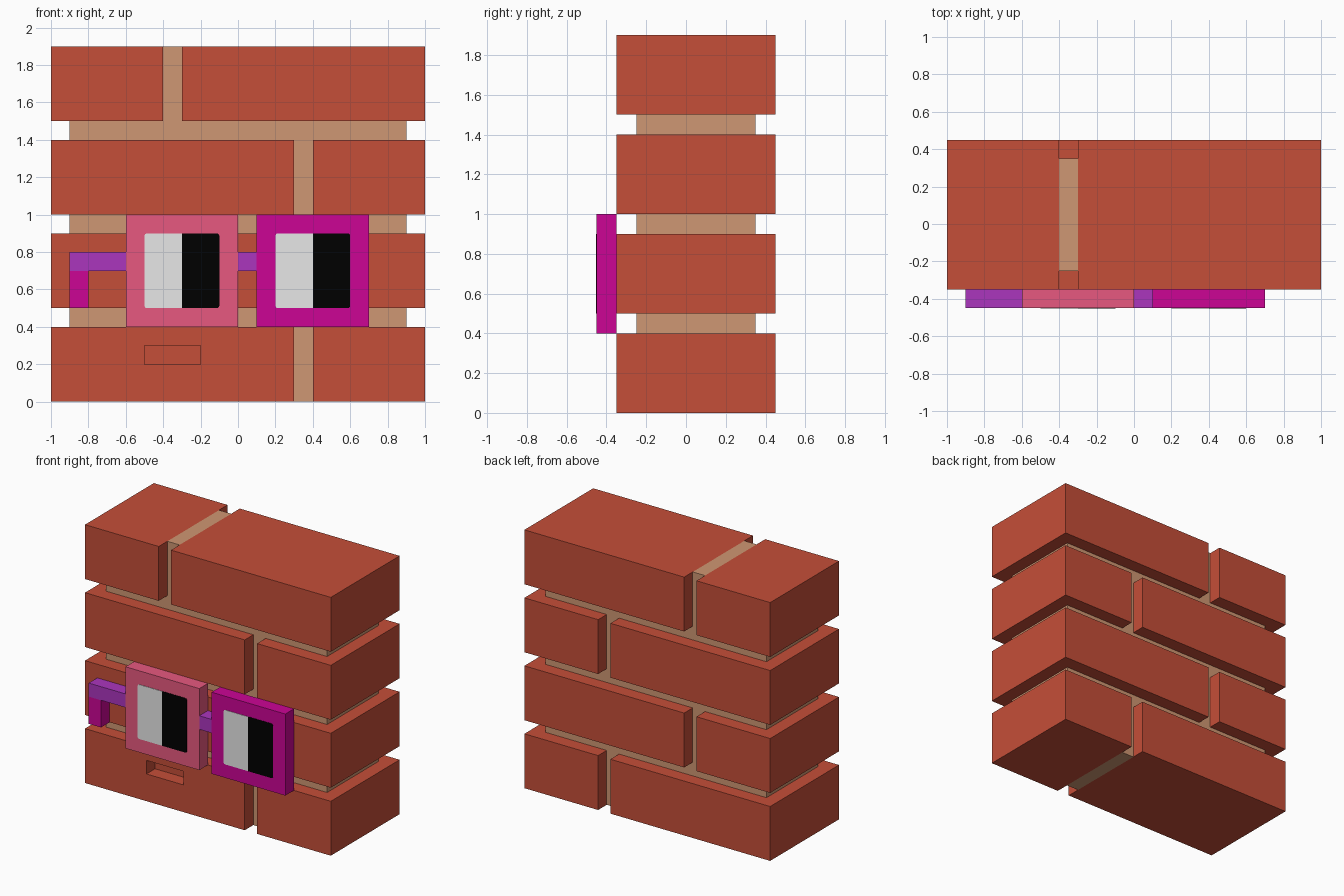
import bpy, bmesh

if "Cube" in bpy.data.objects:
    bpy.data.objects.remove(bpy.data.objects["Cube"])


def material(name, rgb):
    """Flat material from 0-255 display values."""
    def linear(v):
        v /= 255
        return v / 12.92 if v <= 0.04045 else ((v + 0.055) / 1.055) ** 2.4
    m = bpy.data.materials.new(name)
    m.diffuse_color = [linear(v) for v in rgb] + [1]
    m.use_nodes = True
    m.node_tree.nodes["Principled BSDF"].inputs["Base Color"].default_value = m.diffuse_color
    return m


BRICK = material("brick red", (197, 78, 56))
MORTAR = material("mortar tan", (207, 151, 115))
PINK = material("pink", (255, 99, 141))
MAGENTA = material("magenta", (204, 5, 149))
PURPLE = material("purple", (171, 54, 190))
WHITE = material("white", (255, 255, 255))
BLACK = material("black", (0, 0, 0))


def box(name, mat, x, y, z, round_side=0):
    """Box from (min, max) ranges; round_side rounds its upright edges at -1 or +1 in x."""
    bm = bmesh.new()
    bmesh.ops.create_cube(bm, size=1)
    for v in bm.verts:
        v.co = [r[0] if c < 0 else r[1] for c, r in zip(v.co, (x, y, z))]
    if round_side:
        side = x[0] if round_side < 0 else x[1]
        edges = [e for e in bm.edges
                 if all(abs(v.co.x - side) < 1e-5 for v in e.verts)
                 and abs(e.verts[0].co.z - e.verts[1].co.z) < 1e-5]
        bmesh.ops.bevel(bm, geom=edges, offset=0.012, segments=2,
                        affect='EDGES', profile=0.5)
    mesh = bpy.data.meshes.new(name)
    bm.to_mesh(mesh)
    bm.free()
    mesh.materials.append(mat)
    ob = bpy.data.objects.new(name, mesh)
    bpy.context.collection.objects.link(ob)
    return ob


# Brick courses with alternating upright joints
BRICK_Y, MORTAR_Y = (-0.35, 0.45), (-0.25, 0.35)
bricks = []
for row in range(4):
    z = (row * 0.5, row * 0.5 + 0.4)
    gap = (-0.4, -0.3) if row % 2 else (0.3, 0.4)
    bricks.append(box(f"brick_left_{row}", BRICK, (-1, gap[0]), BRICK_Y, z))
    box(f"brick_right_{row}", BRICK, (gap[1], 1), BRICK_Y, z)
    box(f"upright_mortar_{row}", MORTAR, gap, MORTAR_Y, z)
    if row < 3:
        box(f"flat_mortar_{row}", MORTAR, (-0.9, 0.9), MORTAR_Y, (z[1], z[1] + 0.1))

# Mouth slot cut into the bottom brick
cutter = box("mouth_cutter", BRICK, (-0.5, -0.2), (-0.5, -0.25), (0.2, 0.3))
cutter.hide_render = True
cutter.hide_viewport = True
cut = bricks[0].modifiers.new("mouth", 'BOOLEAN')
cut.operation = 'DIFFERENCE'
cut.solver = 'EXACT'
cut.object = cutter

# Glasses: square frames with half white, half black lenses
GLASS_Y, LENS_Y = (-0.45, -0.35), (-0.453, -0.449)
for side, mat, x in (("left", PINK, -0.6), ("right", MAGENTA, 0.1)):
    box(f"{side}_frame", mat, (x, x + 0.6), GLASS_Y, (0.4, 1.0))
    box(f"{side}_eye_white", WHITE, (x + 0.1, x + 0.3), LENS_Y, (0.5, 0.9), -1)
    box(f"{side}_pupil", BLACK, (x + 0.3, x + 0.5), LENS_Y, (0.5, 0.9), 1)

# Bridge and side arm
box("bridge", PURPLE, (0, 0.1), GLASS_Y, (0.7, 0.8))
box("arm", PURPLE, (-0.9, -0.6), GLASS_Y, (0.7, 0.8))
box("arm_tip", MAGENTA, (-0.9, -0.8), GLASS_Y, (0.5, 0.7))
